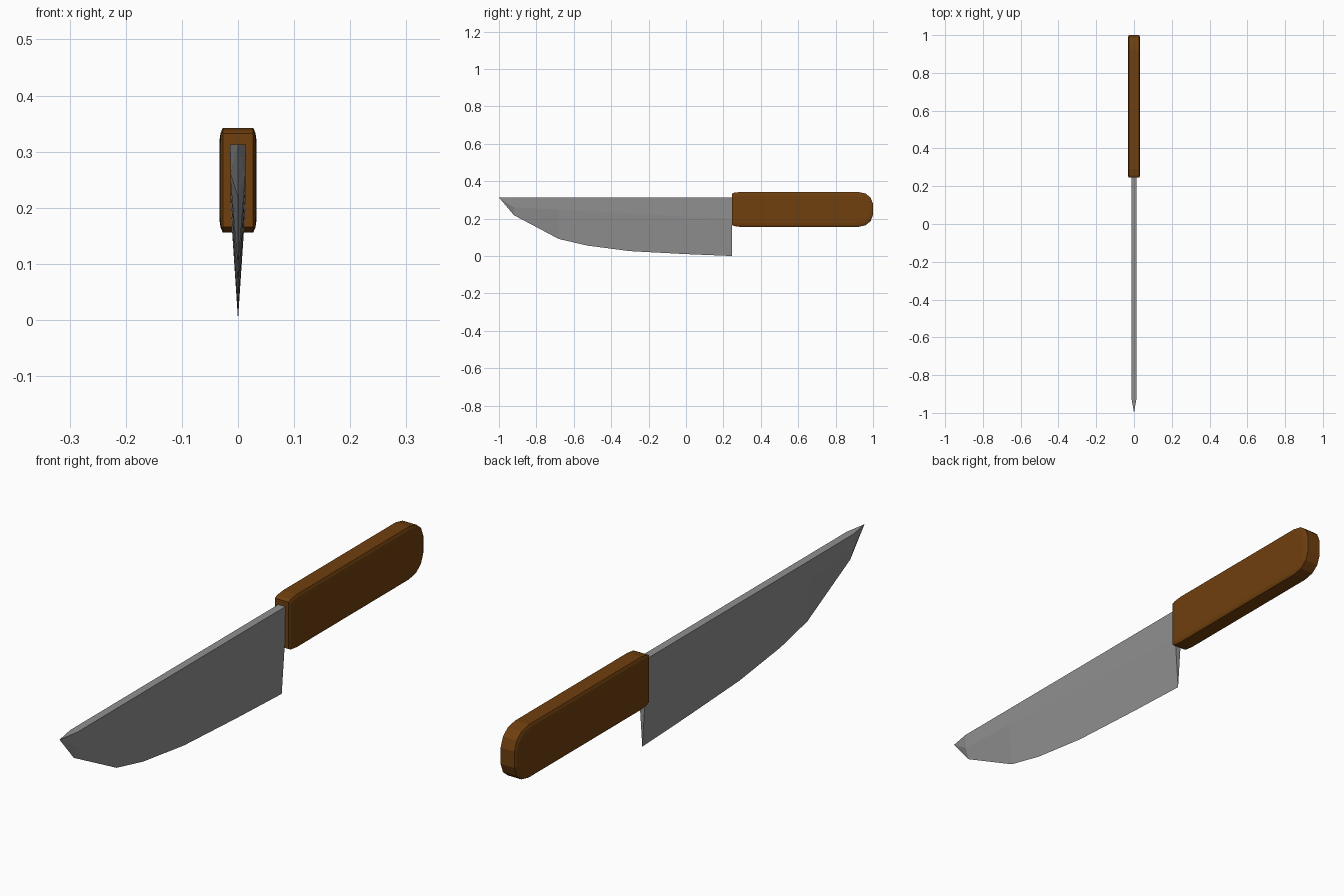
import bpy, bmesh

if "Cube" in bpy.data.objects:
    bpy.data.objects.remove(bpy.data.objects["Cube"])


def finish(bm, name, color):
    bmesh.ops.remove_doubles(bm, verts=bm.verts, dist=1e-5)
    bmesh.ops.recalc_face_normals(bm, faces=bm.faces)
    me = bpy.data.meshes.new(name)
    bm.to_mesh(me)
    bm.free()
    ob = bpy.data.objects.new(name, me)
    bpy.context.collection.objects.link(ob)
    mat = bpy.data.materials.new(name + "_colour")
    mat.diffuse_color = color
    mat.use_nodes = True
    mat.node_tree.nodes["Principled BSDF"].inputs["Base Color"].default_value = mat.diffuse_color
    me.materials.append(mat)
    return ob


def loft(bm, rings):
    """Bridge matching closed rings with quads and cap both ends."""
    rings = [[bm.verts.new(p) for p in r] for r in rings]
    n = len(rings[0])
    for a, b in zip(rings, rings[1:]):
        for i in range(n):
            j = (i + 1) % n
            bm.faces.new((a[i], a[j], b[j], b[i]))
    bm.faces.new(rings[0])
    bm.faces.new(rings[-1])
    return rings


# Blade: wedge sections along y, flat spine, curved cutting edge
SPINE, HALF = 0.313, 0.014
edge = [(-0.92, 0.218), (-0.68, 0.091), (-0.53, 0.056),
        (-0.30, 0.026), (0.0, 0.010), (0.245, 0.0)]
sections = []
for y, z in edge:
    mid = 0.26 - 0.06 * (y + 0.92) / 1.165
    sections.append([(-HALF, y, SPINE), (HALF, y, SPINE), (HALF * 0.95, y, mid),
                     (0, y, z), (-HALF * 0.95, y, mid)])
bm = bmesh.new()
rings = loft(bm, sections)
# Pointed tip fanned from the first section
first = rings[0]
bmesh.ops.delete(bm, geom=[f for f in bm.faces if set(f.verts) == set(first)],
                 context='FACES_ONLY')
tip = bm.verts.new((0, -1.0, SPINE))
for i in range(5):
    bm.faces.new((first[i], first[(i + 1) % 5], tip))
finish(bm, "blade", (0.28, 0.28, 0.28, 1))

# Handle: rounded side outline, softly stepped in towards both flat sides
CY, CZ, HY, HZ = 0.6225, 0.249, 0.3775, 0.0935
upper = [(0.245, 0.332), (0.256, 0.338), (0.29, 0.3425), (0.92, 0.3425),
         (0.96, 0.334), (0.987, 0.312), (1.0, 0.278)]
outline = upper + [(y, 2 * CZ - z) for y, z in reversed(upper)]


def inset_ring(x, d):
    return [(x, CY + (y - CY) * (1 - d / HY), CZ + (z - CZ) * (1 - d / HZ))
            for y, z in outline]


steps = [(0.033, 0.022), (0.031, 0.009), (0.027, 0.0)]
bm = bmesh.new()
loft(bm, [inset_ring(-x, d) for x, d in steps]
     + [inset_ring(x, d) for x, d in reversed(steps)])
finish(bm, "handle", (0.16, 0.05, 0.0045, 1))
